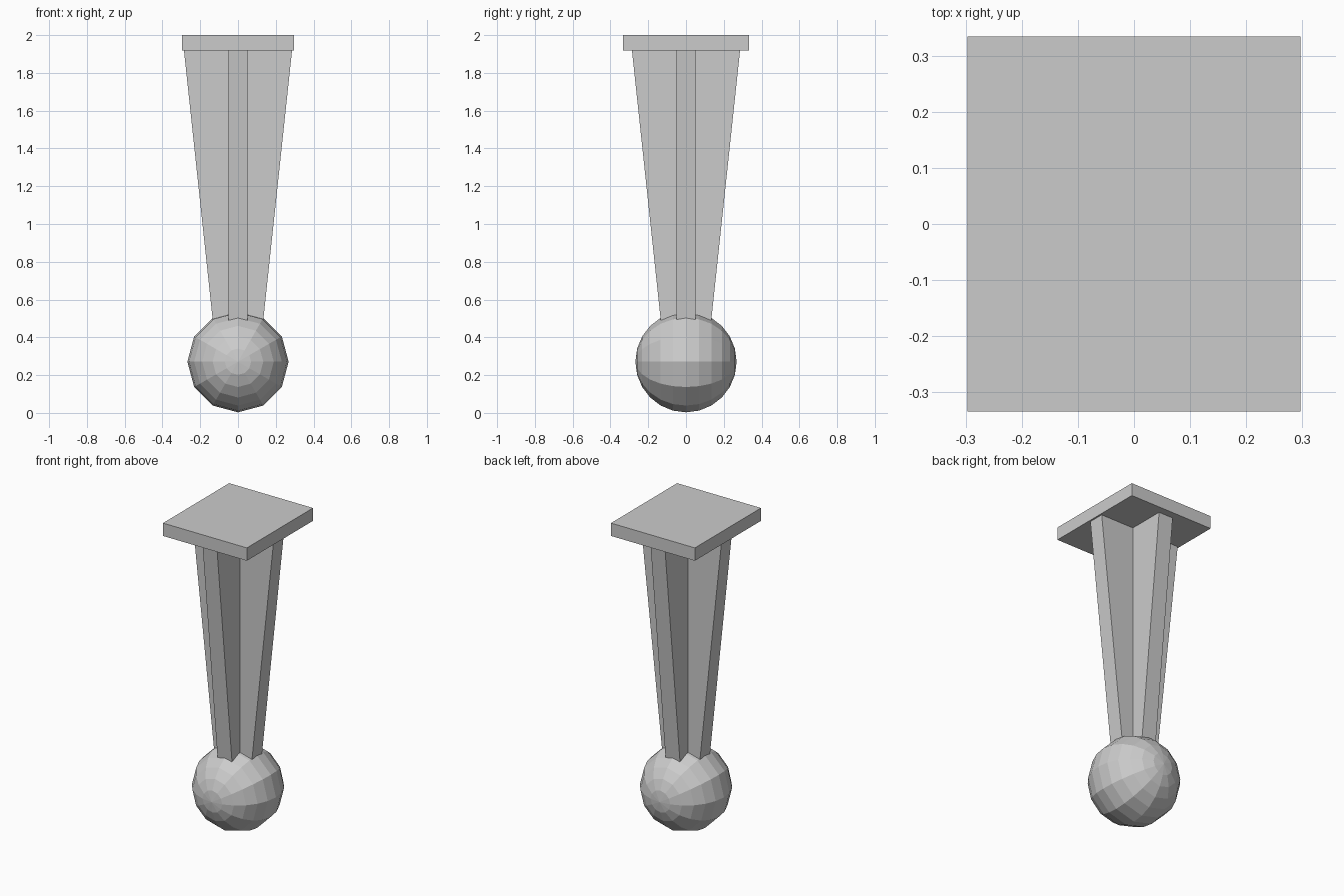
import bpy, bmesh
from math import pi
from mathutils import Matrix

if "Cube" in bpy.data.objects:
    bpy.data.objects.remove(bpy.data.objects["Cube"])


def add_object(name, bm):
    bmesh.ops.recalc_face_normals(bm, faces=bm.faces)
    mesh = bpy.data.meshes.new(name)
    bm.to_mesh(mesh)
    bm.free()
    obj = bpy.data.objects.new(name, mesh)
    bpy.context.collection.objects.link(obj)
    return obj


def cross_ring(bm, reach, half, z):
    # Plus-shaped outline, one arm per quarter turn
    ring = []
    for turn in range(4):
        rot = Matrix.Rotation(turn * pi / 2, 3, 'Z')
        for x, y in ((reach, -half), (reach, half), (half, half)):
            v = bm.verts.new((x, y, z))
            v.co = rot @ v.co
            ring.append(v)
    return ring


# Top plate
bm = bmesh.new()
bmesh.ops.create_cube(bm, size=1)
bmesh.ops.transform(bm, verts=bm.verts, matrix=Matrix.Translation((0, 0, 1.959))
                    @ Matrix.Diagonal((0.593, 0.668, 0.082, 1)))
add_object("top_plate", bm)

# Tapered cross-section leg, its foot sunk into the ball
bm = bmesh.new()
low = cross_ring(bm, 0.124, 0.051, 0.40)
high = cross_ring(bm, 0.286, 0.051, 1.918)
for i in range(12):
    j = (i + 1) % 12
    bm.faces.new((low[i], low[j], high[j], high[i]))
bm.faces.new(low[::-1])
bm.faces.new(high)
add_object("cross_leg", bm)

# Low-poly ball foot, poles facing front and back
bm = bmesh.new()
bmesh.ops.create_uvsphere(bm, u_segments=12, v_segments=12, radius=0.268)
bmesh.ops.transform(bm, verts=bm.verts, matrix=Matrix.Translation((0, 0, 0.271))
                    @ Matrix.Rotation(pi / 2, 4, 'X'))
add_object("ball_foot", bm)
